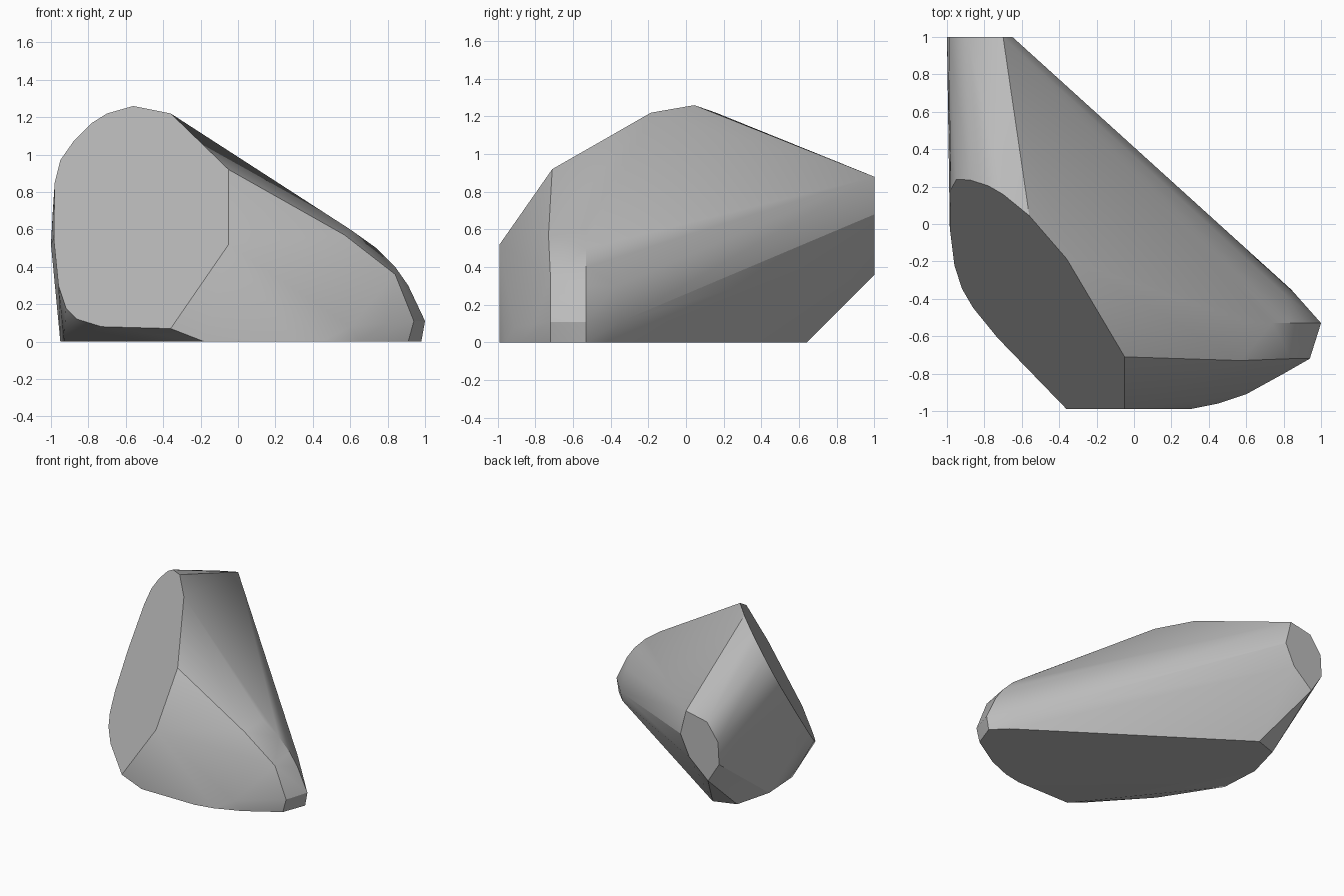
import bpy, bmesh, math

if "Cube" in bpy.data.objects:
    bpy.data.objects.remove(bpy.data.objects["Cube"])

# Large slanted cut face: outline given as (x, z), depth follows from its plane
cut_outline = [(-.36, 1.22), (-.05, .92), (-.05, .52), (-.36, .07), (-.73, .08),
               (-.86, .12), (-.92, .18), (-.96, .30), (-.985, .55), (-.98, .85),
               (-.95, .97), (-.88, 1.07), (-.78, 1.17), (-.70, 1.22), (-.56, 1.26)]
points = [(x, -.99 + (z - .52 - 1.45 * (x + .05)) / 1.43, z) for x, z in cut_outline]

# Flat back end (x, z) at y = 1
back_end = [(-.70, .88), (-.89, .84), (-.99, .70), (-1, .52), (-.90, .36), (-.73, .51), (-.65, .68)]
points += [(x, 1, z) for x, z in back_end]

# Flat underside (x, y) at z = 0
underside = [(-.69, .64), (-.87, .58), (-.95, .28), (-.93, -.05), (-.18, -.99), (.30, -.99),
             (.45, -.96), (.65, -.88), (.91, -.72), (.98, -.53), (.87, -.42)]
points += [(x, y, 0) for x, y in underside]

# Worn, rounded nose
points += [(1, -.53, .11), (.94, -.72, .11), (.84, -.35, .11), (.80, -.37, .30),
           (.91, -.53, .30), (.84, -.53, .40), (.74, -.53, .50), (.60, -.53, .60),
           (.84, -.72, .36), (.57, -.73, .57), (.52, -.79, .48), (.80, -.80, .10),
           (.60, -.91, .08)]

# Wrap all corners in one convex boulder and merge flat faces
bm = bmesh.new()
for p in points:
    bm.verts.new(p)
hull = bmesh.ops.convex_hull(bm, input=bm.verts[:])
loose = [v for v in bm.verts if not v.link_faces]
bmesh.ops.delete(bm, geom=loose, context='VERTS')
bmesh.ops.dissolve_limit(bm, angle_limit=math.radians(1.5), verts=bm.verts[:], edges=bm.edges[:])
bmesh.ops.recalc_face_normals(bm, faces=bm.faces[:])
mesh = bpy.data.meshes.new("boulder")
bm.to_mesh(mesh)
bm.free()

boulder = bpy.data.objects.new("boulder", mesh)
bpy.context.collection.objects.link(boulder)
stone = bpy.data.materials.new("grey stone")
stone.diffuse_color = (.5, .5, .5, 1)
stone.use_nodes = True
stone.node_tree.nodes["Principled BSDF"].inputs["Base Color"].default_value = stone.diffuse_color
mesh.materials.append(stone)

# Soft shading with sharp main edges
bpy.context.view_layer.objects.active = boulder
boulder.select_set(True)
bpy.ops.object.shade_smooth_by_angle(angle=math.radians(25))
